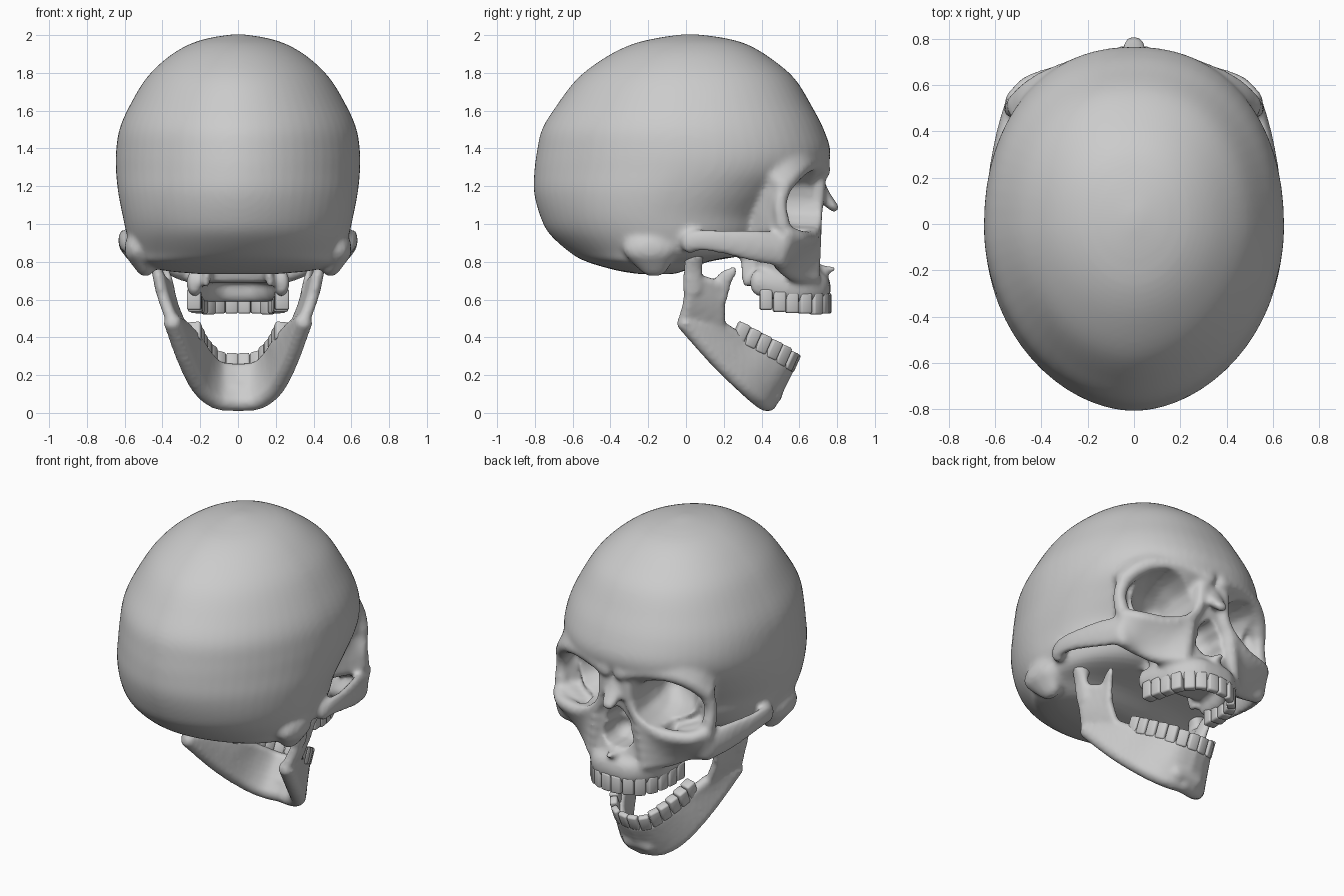
import bpy, bmesh, math
from mathutils import Vector, Matrix

VOXEL = 0.0135
ball = bmesh.new()
bmesh.ops.create_icosphere(ball, subdivisions=2, radius=1)
BALL_V = [tuple(v.co) for v in ball.verts]
BALL_F = [[v.index for v in f.verts] for f in ball.faces]
ball.free()


def spline(pts, n):
    """Catmull-Rom through tuples of any length, n steps per span."""
    p = [Vector(q) for q in pts]
    p = [p[0] * 2 - p[1]] + p + [p[-1] * 2 - p[-2]]
    out = []
    for i in range(1, len(p) - 2):
        a, b, c, d = p[i - 1:i + 3]
        for k in range(n):
            t = k / n
            out.append((b * 2 + (c - a) * t + (a * 2 - b * 5 + c * 4 - d) * t * t
                        + (b * 3 - a - c * 3 + d) * t ** 3) * 0.5)
    return out + [p[-2]]


def blob(bm, q):
    """Ellipsoid (x, y, z, rx, ry, rz), mirrored when off-centre."""
    for s in ((1, -1) if abs(q[0]) > 1e-4 else (1,)):
        vs = [bm.verts.new((q[0] * s + x * q[3], q[1] + y * q[4], q[2] + z * q[5])) for x, y, z in BALL_V]
        for f in BALL_F:
            bm.faces.new([vs[i] for i in f])


def tube(bm, pts, n=6):
    pts = [p if len(p) == 6 else (*p[:3], p[3], p[3], p[3]) for p in pts]
    for q in spline(pts, n):
        blob(bm, q)


def sheet(bm, a, b, ra, rb, n=5, rows=4):
    """Plate of bone spanned between two paths."""
    for p, q in zip(spline(a, n), spline(b, n)):
        for k in range(rows + 1):
            t = k / rows
            c, r = p.lerp(q, t), ra + (rb - ra) * t
            blob(bm, (c[0], c[1], c[2], r, r, r))


def loft(bm, rings, front, back, n=5, seg=64):
    """Stacked superellipse rings (z, y_front, y_back, half_width)."""
    loops = []
    for z, yf, yb, w in spline(rings, n):
        loop = []
        for i in range(seg):
            t = 2 * math.pi * i / seg
            c, s = math.cos(t), math.sin(t)
            e = 2 / (front if s > 0 else back)
            x = math.copysign(abs(c) ** e, c) * w
            y = (yf + yb) / 2 + math.copysign(abs(s) ** e, s) * (yf - yb) / 2
            loop.append(bm.verts.new((x, y, z)))
        loops.append(loop)
    for a, b in zip(loops, loops[1:]):
        for i in range(seg):
            j = (i + 1) % seg
            bm.faces.new((a[i], a[j], b[j], b[i]))
    bm.faces.new(loops[0])
    bm.faces.new(loops[-1])


def make(name, bm):
    bmesh.ops.recalc_face_normals(bm, faces=bm.faces)
    me = bpy.data.meshes.new(name)
    bm.to_mesh(me)
    bm.free()
    ob = bpy.data.objects.new(name, me)
    bpy.context.collection.objects.link(ob)
    return ob


def remesh(ob):
    m = ob.modifiers.new("fuse", 'REMESH')
    m.mode, m.voxel_size = 'VOXEL', VOXEL


def smooth(ob, n):
    m = ob.modifiers.new("soften", 'SMOOTH')
    m.factor, m.iterations = 0.5, n


def bake(ob):
    dg = bpy.context.evaluated_depsgraph_get()
    me = bpy.data.meshes.new_from_object(ob.evaluated_get(dg))
    ob.modifiers.clear()
    ob.data = me
    me.polygons.foreach_set("use_smooth", [True] * len(me.polygons))


# Cutter for eye sockets and nose opening
bm = bmesh.new()
tube(bm, [(.315, .92, 1.125, .18, .1, .155), (.295, .62, 1.125, .187, .1, .16),
          (.26, .48, 1.125, .145, .1, .125), (.2, .41, 1.13, .08, .08, .08)], 8)
for x, z, r in ((.033, .86, .072), (.022, .94, .065), (.001, .99, .052)):
    tube(bm, [(x, .9, z, r, .06, r), (x, .6, z, r, .1, r)], 12)
holes = make("opening_cutter", bm)
holes.hide_render = True
remesh(holes)
bake(holes)

# Braincase
bm = bmesh.new()
loft(bm, [(.735, -.06, -.25, .2), (.755, .0, -.37, .40), (.80, .12, -.525, .51), (.85, .36, -.615, .555),
          (.95, .46, -.725, .59), (1.05, .50, -.775, .612), (1.17, .62, -.805, .635), (1.28, .735, -.803, .646),
          (1.38, .765, -.79, .646), (1.5, .73, -.763, .628), (1.62, .668, -.69, .577), (1.77, .575, -.575, .487),
          (1.88, .445, -.43, .375), (1.95, .325, -.29, .26), (1.985, .2, -.15, .15), (2.004, .06, -.02, .03)],
     2.2, 1.88)
# Upper jaw body
loft(bm, [(.69, .73, .36, .24), (.8, .70, .33, .26), (.9, .69, .35, .29), (1.0, .69, .38, .27),
          (1.1, .70, .4, .17), (1.22, .72, .4, .15)], 2.5, 2.5)
tube(bm, [(0, .725, .66, .05, .045, .08), (.10, .71, .66, .05, .045, .08), (.18, .63, .66, .05, .045, .08),
          (.215, .51, .665, .05, .045, .08), (.23, .38, .69, .045, .045, .075)])
# Brow ridge blended into the forehead, outer bar and socket walls
sheet(bm, [(.05, .72, 1.285), (.2, .685, 1.32), (.36, .625, 1.31), (.45, .57, 1.265), (.505, .515, 1.2)],
      [(.05, .69, 1.42), (.2, .66, 1.44), (.36, .57, 1.43), (.44, .48, 1.39), (.47, .42, 1.3)], .05, .045)
tube(bm, [(.505, .515, 1.2, .045), (.525, .497, 1.1, .04), (.52, .51, 1.0, .045)])
sheet(bm, [(.51, .49, 1.24), (.515, .49, .98)], [(.42, .36, 1.24), (.37, .36, .96)], .03, .045, 8)
sheet(bm, [(.50, .50, .97), (.37, .37, .95)], [(.38, .56, .92), (.26, .40, .9)], .035, .045, 6)
blob(bm, (.27, .42, 1.11, .17, .14, .2))
# Cheekbones and rim below the eye sockets
sheet(bm, [(.515, .535, .95), (.44, .605, .925), (.28, .655, .93), (.15, .68, 1.0)],
      [(.50, .50, .805), (.39, .51, .785), (.29, .57, .74), (.18, .67, .72)], .045, .045, 6, 5)
tube(bm, [(.17, .675, .98, .045), (.10, .695, 1.08, .035), (.075, .7, 1.22, .045)])
# Cheek arches
tube(bm, [(.52, .5, .865, .045, .04, .095), (.567, .36, .885, .035, .04, .09), (.60, .2, .905, .03, .04, .07),
          (.605, .08, .915, .03, .04, .06), (.585, .02, .905, .04, .05, .065)], 10)
# Nasal bones and spine
tube(bm, [(0, .70, 1.22, .07, .035, .04), (0, .73, 1.15, .065, .035, .04), (0, .785, 1.085, .045, .03, .024)])
tube(bm, [(0, .70, .755, .05, .04, .03), (0, .785, .762, .018, .02, .018)], 8)
# Mastoid knobs and plates below the base
tube(bm, [(.53, -.19, .87, .075, .15, .09), (.49, -.17, .77, .05, .08, .05)])
tube(bm, [(.15, .33, .84, .03, .05, .05), (.17, .33, .7, .025, .04, .04)])
skull = make("skull", bm)
remesh(skull)
smooth(skull, 4)
bake(skull)
cut = skull.modifiers.new("openings", 'BOOLEAN')
cut.operation, cut.solver, cut.object = 'DIFFERENCE', 'MANIFOLD', holes
remesh(skull)
smooth(skull, 4)
bake(skull)
bpy.data.objects.remove(holes)

# Lower jaw: body, ramus, coronoid, condyle
bm = bmesh.new()
sheet(bm, [(0, .435, .056), (.11, .405, .068), (.2, .32, .14), (.275, .17, .285), (.345, .0, .475)],
      [(0, .535, .225), (.1, .51, .24), (.165, .43, .30), (.215, .31, .375), (.28, .19, .45)], .05, .036, 7, 6)
sheet(bm, [(.345, -.012, .48), (.39, .018, .6), (.42, .02, .72)],
      [(.29, .185, .45), (.335, .185, .56), (.365, .19, .67)], .034, .026, 7, 8)
tube(bm, [(0, .465, .11, .1, .05, .06), (.06, .46, .1, .06, .05, .06)], 3)
tube(bm, [(.355, .165, .62, .025, .06, .06), (.37, .2, .7, .022, .045, .05), (.385, .25, .75, .018, .022, .028)])
tube(bm, [(.41, .035, .66, .03, .055, .05), (.43, .037, .76, .032, .052, .03), (.435, .045, .825, .055, .05, .03)])
jaw = make("lower_jaw", bm)
remesh(jaw)
smooth(jaw, 4)
bake(jaw)


# Teeth spaced evenly along each jaw
def teeth(name, path, up, length, depths):
    p = spline(path, 30)
    d = [0]
    for a, b in zip(p, p[1:]):
        d.append(d[-1] + (b - a).length)
    bm, n = bmesh.new(), len(depths)
    up = Vector(up).normalized()
    for i, depth in enumerate(depths):
        k = min(range(1, len(p) - 1), key=lambda j: abs(d[j] - d[-1] * (i + .5) / n))
        for s in (1, -1):
            c, t = p[k].copy(), (p[k + 1] - p[k - 1])
            c.x *= s
            t.x *= s
            t = (t - up * t.dot(up)).normalized()
            m = Matrix((t, up.cross(t), up)).transposed().to_4x4()
            size = Matrix.Diagonal((d[-1] / n * .95, depth, length * (1.08 if i == 2 else 1), 1))
            bmesh.ops.create_cube(bm, size=1, matrix=Matrix.Translation(c) @ m @ size)
    ob = make(name, bm)
    bev = ob.modifiers.new("round", 'BEVEL')
    bev.width, bev.segments = .011, 2
    bake(ob)


teeth("upper_teeth", [(0, .752, .58), (.10, .73, .58), (.185, .65, .58), (.22, .53, .585), (.235, .39, .605)],
      (0, 0, 1), .11, (.042, .042, .05, .06, .065, .075, .075))
teeth("lower_teeth", [(0, .575, .265), (.1, .552, .278), (.165, .472, .33), (.208, .367, .387), (.235, .265, .442)],
      (0, .4, .9), .1, (.038, .038, .045, .055, .06, .07, .07))
